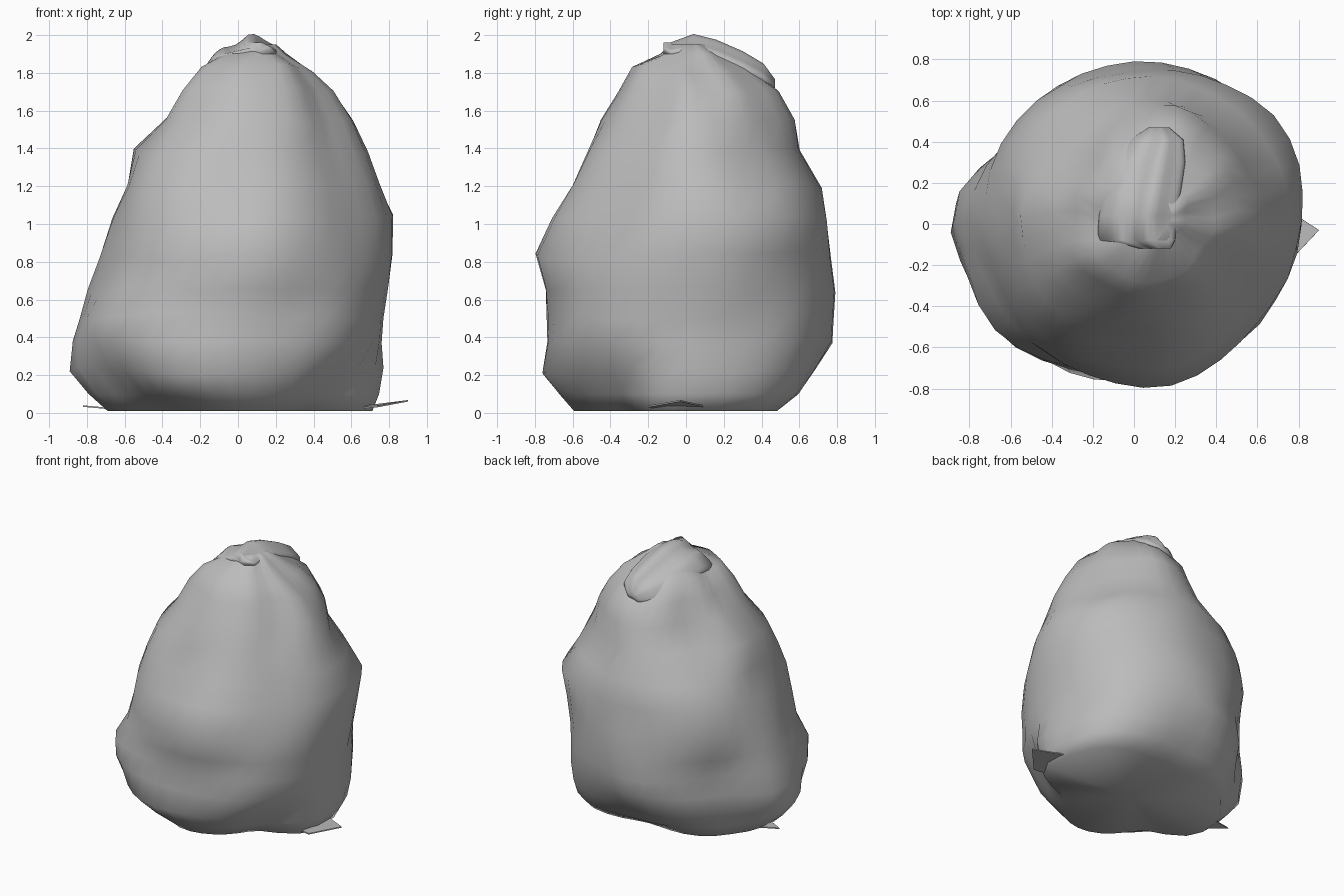
import bpy, bmesh, math
from mathutils import Vector, noise

cube = bpy.data.objects.get("Cube")
if cube:
    bpy.data.objects.remove(cube, do_unlink=True)

grey = bpy.data.materials.new("sack_grey")
grey.use_nodes = True
colour = (0.5, 0.5, 0.5, 1)
grey.diffuse_color = colour
shader = next(n for n in grey.node_tree.nodes if n.type == 'BSDF_PRINCIPLED')
shader.inputs["Base Color"].default_value = colour
shader.inputs["Roughness"].default_value = 0.8


def finish(name, bm, smooth=True):
    bmesh.ops.recalc_face_normals(bm, faces=bm.faces)
    for face in bm.faces:
        face.smooth = smooth
    mesh = bpy.data.meshes.new(name)
    bm.to_mesh(mesh)
    bm.free()
    mesh.materials.append(grey)
    obj = bpy.data.objects.new(name, mesh)
    bpy.context.scene.collection.objects.link(obj)
    return obj


def loft(name, rings):
    """Skin a stack of closed rings and close both ends with a fan."""
    bm = bmesh.new()
    loops = [[bm.verts.new(p) for p in ring] for ring in rings]
    count = len(loops[0])
    for low, high in zip(loops, loops[1:]):
        for i in range(count):
            j = (i + 1) % count
            bm.faces.new((low[i], low[j], high[j], high[i]))
    for loop in (loops[0], loops[-1]):
        middle = sum((v.co for v in loop), Vector()) / count
        tip = bm.verts.new(middle)
        for i in range(count):
            bm.faces.new((loop[i], loop[(i + 1) % count], tip))
    return finish(name, bm)


# Sack outline: height, then reach in eight directions,
# turning from the left side through the back
outline = [
    (.01, .72, .71, .44, .62, .7, .49, .6, .5),
    (.1, .75, .76, .59, .66, .8, .66, .68, .6),
    (.22, .77, .78, .69, .72, .9, .79, .77, .68),
    (.37, .77, .8, .78, .73, .88, .85, .74, .78),
    (.5, .79, .81, .79, .7, .85, .85, .74, .78),
    (.65, .81, .82, .8, .74, .81, .77, .75, .79),
    (.83, .82, .83, .78, .77, .73, .73, .8, .78),
    (1.03, .82, .87, .75, .73, .67, .7, .71, .71),
    (1.2, .76, .76, .72, .66, .6, .65, .61, .65),
    (1.38, .69, .64, .61, .48, .56, .57, .53, .58),
    (1.55, .61, .61, .58, .37, .39, .44, .46, .49),
    (1.7, .51, .53, .49, .33, .29, .34, .36, .41),
    (1.82, .4, .43, .34, .25, .18, .24, .28, .33),
    (1.9, .25, .28, .2, .13, .02, .1, .13, .2),
    (1.95, .2, .2, .12, .02, -.05, -.04, .08, .15),
]
SIDES = 36
DIAGONAL = 37
headings = [0, DIAGONAL, 90, 180 - DIAGONAL, 180, 180 + DIAGONAL, 270, 360 - DIAGONAL, 360]


def sack_ring(z, *reach):
    centre = Vector(((reach[0] - reach[4]) / 2, (reach[2] - reach[6]) / 2, z))
    radii = []
    for heading, far in zip(headings, reach + reach[:1]):
        a = math.radians(heading)
        radii.append(far - centre.x * math.cos(a) - centre.y * math.sin(a))
    gather = max(0, z - 1) ** 2
    ring = []
    for i in range(SIDES):
        turn = 360 * i / SIDES
        k = max(n for n in range(8) if headings[n] <= turn)
        part = (turn - headings[k]) / (headings[k + 1] - headings[k])
        ease = (1 - math.cos(part * math.pi)) / 2
        radius = radii[k] * (1 - ease) + radii[k + 1] * ease
        a = math.radians(turn)
        radial = Vector((math.cos(a), math.sin(a), 0)) * radius
        # soft crumples, plus pleats gathering towards the neck
        lumps = noise.noise((centre + radial) * 2.8) * 0.03
        pleats = math.sin(a * 8 + z * 2) * 0.05 * gather
        p = centre + radial * (0.99 + lumps + pleats)
        if 0.1 < z < 1.85:
            p.z += noise.noise(p * 3 + Vector((5, 2, 7))) * 0.04
        ring.append(p)
    return ring


loft("sack_body", [sack_ring(*row) for row in outline])

# Gathered mouth folded over to the back: y, centre x, centre z, half width, half height
mouth = [
    (-.12, .1, 1.92, .08, .03),
    (-.08, .01, 1.89, .19, .05),
    (.04, .02, 1.9, .19, .08),
    (.16, .04, 1.87, .19, .08),
    (.3, .07, 1.81, .18, .08),
    (.41, .11, 1.76, .13, .07),
    (.47, .12, 1.73, .05, .03),
]


def mouth_ring(y, x, z, wide, tall):
    ring = []
    for i in range(SIDES):
        a = math.tau * i / SIDES
        across = math.cos(a)
        fold = 1 + 0.22 * math.cos(across * 6 - 2) * max(0, math.sin(a))
        droop = min(across, 0.2) * wide * 0.4
        ring.append(Vector((x + wide * across, y, z + tall * math.sin(a) * fold + droop)))
    return ring


loft("folded_mouth", [mouth_ring(*row) for row in mouth])


# Small loose corners of cloth spread on the floor
def loose_corner(name, points):
    bm = bmesh.new()
    bm.faces.new([bm.verts.new(p) for p in points])
    obj = finish(name, bm, False)
    sheet = obj.modifiers.new("thickness", 'SOLIDIFY')
    sheet.thickness = 0.008


loose_corner("left_corner", [(.9, -.03, .06), (.7, .1, .03),
                             (.58, -.16, .02), (.74, -.2, .03)])
loose_corner("right_corner", [(-.82, .04, .04), (-.6, -.1, .02), (-.6, .1, .02)])
